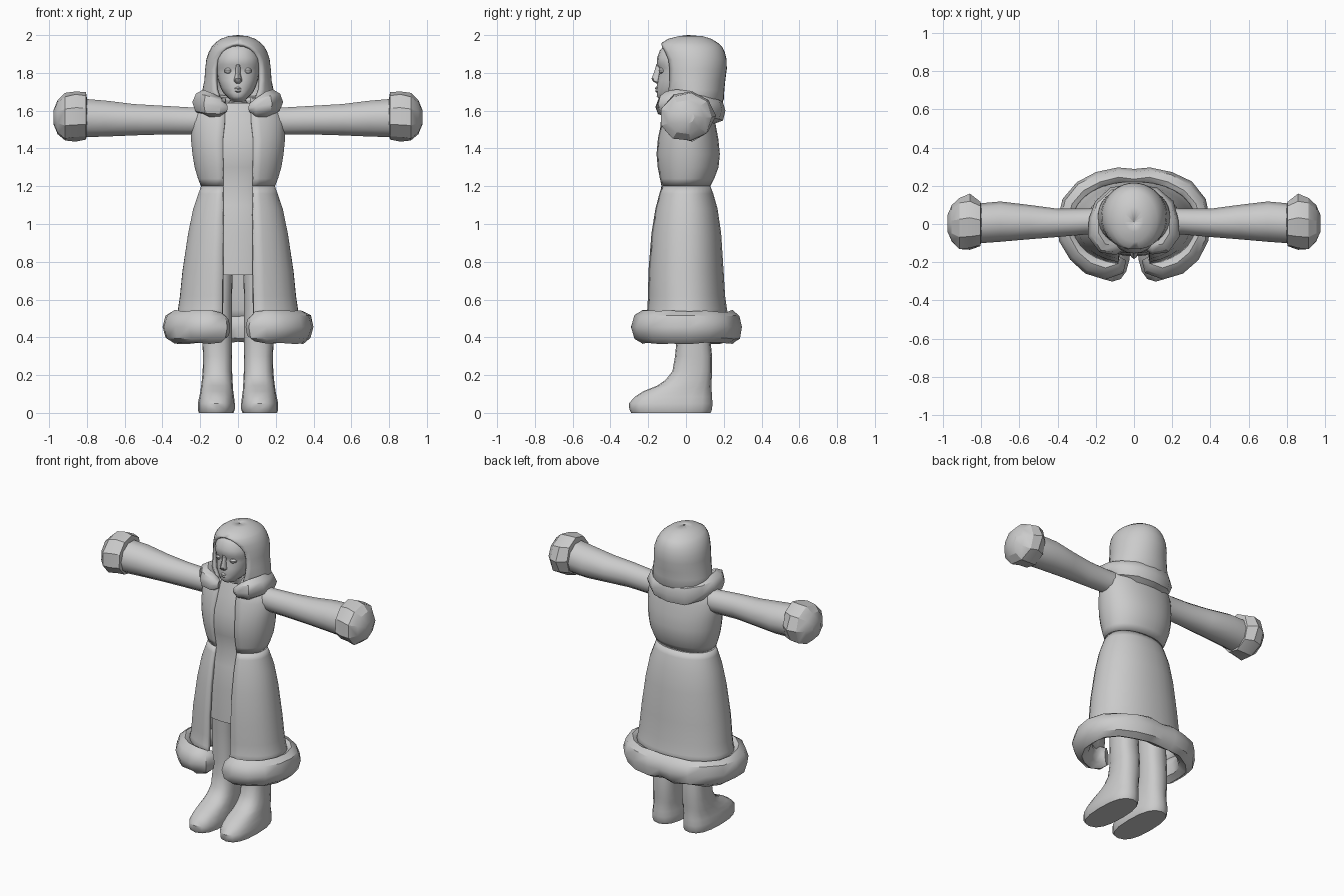
import bpy, bmesh, math, random
from mathutils import Vector

random.seed(4)
TAU = math.tau


def loft(name, rings, closed=True, caps=True, mirror=False, thick=0, angle=40):
    """Skin a list of equal-length point rings."""
    bm = bmesh.new()
    rows = [[bm.verts.new(p) for p in r] for r in rings]
    n = len(rows[0])
    for a, b in zip(rows, rows[1:]):
        for j in range(n if closed else n - 1):
            k = (j + 1) % n
            bm.faces.new((a[j], a[k], b[k], b[j]))
    if closed and caps:
        bm.faces.new(rows[0][::-1])
        bm.faces.new(rows[-1])
    bmesh.ops.remove_doubles(bm, verts=bm.verts[:], dist=0.0008)
    if closed:
        bmesh.ops.recalc_face_normals(bm, faces=bm.faces[:])
    me = bpy.data.meshes.new(name)
    bm.to_mesh(me)
    bm.free()
    ob = bpy.data.objects.new(name, me)
    bpy.context.collection.objects.link(ob)
    bpy.ops.object.select_all(action='DESELECT')
    ob.select_set(True)
    bpy.context.view_layer.objects.active = ob
    bpy.ops.object.shade_smooth_by_angle(angle=math.radians(angle))
    if thick:
        s = ob.modifiers.new("thickness", 'SOLIDIFY')
        s.thickness, s.offset = thick, -1
    if mirror:
        ob.modifiers.new("mirror", 'MIRROR').use_mirror_merge = False
    return ob


def ring(z, rx, yf, yb, n=24, gap=None, cx=0, p=2.0):
    """Horizontal (super)ellipse; gap is the half width of a front opening."""
    cy, ry = (yf + yb) / 2, (yb - yf) / 2
    t0 = 0 if gap is None else math.asin(min(1, gap / rx))
    m = n if gap is None else n - 1
    pts = []
    for i in range(n):
        t = t0 + (TAU - 2 * t0) * i / m
        s, c = math.sin(t), -math.cos(t)
        pts.append((cx + rx * math.copysign(abs(s) ** (2 / p), s),
                    cy + ry * math.copysign(abs(c) ** (2 / p), c), z))
    return pts


def x_ring(x, cz, rz, y0, y1, n=10, jitter=0):
    """Ring standing across the x axis, for sleeves and cuffs."""
    cy, ry = (y0 + y1) / 2, (y1 - y0) / 2
    out = []
    for i in range(n):
        t, k = TAU * i / n, 1 + random.uniform(-jitter, jitter)
        out.append((x, cy + ry * k * math.cos(t), cz + rz * k * math.sin(t)))
    return out


def fur_roll(name, half, n=8, jitter=0.07):
    """Lumpy roll along a path mirrored in x; points are (x, y, z, width, height)."""
    path = half + [(-q[0],) + q[1:] for q in half[-2::-1]]
    rings = []
    for i, q in enumerate(path):
        a, b = path[max(i - 1, 0)], path[min(i + 1, len(path) - 1)]
        tan = Vector((b[0] - a[0], b[1] - a[1], 0)).normalized()
        side = tan.cross(Vector((0, 0, 1)))
        r = []
        for j in range(n):
            t, k = TAU * j / n, 1 + random.uniform(-jitter, jitter)
            r.append(Vector(q[:3]) + side * q[3] * k * math.cos(t)
                     + Vector((0, 0, q[4] * k * math.sin(t))))
        rings.append(r)
    return loft(name, rings, angle=42)


# Coat: skirt and bodice, open down the front
skirt = [(.48, .335, -.225, .23), (.55, .318, -.21, .218), (.62, .308, -.207, .208),
         (.75, .295, -.205, .2), (.95, .265, -.19, .187), (1.08, .238, -.17, .168),
         (1.16, .21, -.15, .145), (1.2, .196, -.138, .13)]
bodice = [(1.2, .196, -.138, .13), (1.24, .212, -.147, .15), (1.3, .23, -.158, .173),
          (1.37, .242, -.164, .18), (1.45, .25, -.156, .172), (1.54, .25, -.135, .155),
          (1.6, .225, -.115, .14), (1.64, .17, -.1, .13), (1.67, .1, -.06, .09)]
for nm, prof in (("coat_skirt", skirt), ("coat_bodice", bodice)):
    loft(nm, [ring(*q, n=30, gap=.075 if q[0] < 1.5 else .065, p=2.15) for q in prof],
         closed=False, thick=.022)

# Dress seen through the coat opening
dress = [(.73, .2, -.17, .15), (.95, .2, -.165, .14), (1.1, .18, -.152, .13),
         (1.2, .165, -.13, .11), (1.3, .2, -.148, .14), (1.37, .21, -.155, .15),
         (1.45, .215, -.147, .14), (1.55, .2, -.122, .12), (1.64, .12, -.09, .08)]
loft("dress", [ring(*q, p=2.2) for q in dress], caps=False)

# Fur trim on hem and collar
fur_roll("hem_fur", [(x, y, .455, w, h) for x, y, w, h in (
    (.07, -.175, .035, .06), (.09, -.21, .055, .08), (.15, -.23, .058, .085),
    (.225, -.205, .06, .085), (.29, -.15, .058, .085), (.335, -.07, .058, .085),
    (.345, .02, .058, .085), (.325, .105, .058, .085), (.265, .175, .058, .085),
    (.18, .22, .058, .085), (.08, .245, .055, .085), (0, .235, .055, .08))])
fur_roll("collar_fur", [
    (.065, -.105, 1.615, .03, .025), (.095, -.115, 1.62, .045, .05),
    (.15, -.105, 1.635, .055, .065), (.185, -.05, 1.645, .056, .065),
    (.185, .02, 1.635, .05, .065), (.16, .085, 1.62, .055, .07),
    (.1, .14, 1.605, .058, .075), (0, .155, 1.6, .055, .07)])

# Hood with face opening
hood = [(1.6, .165, -.11, .17, .07), (1.66, .19, -.115, .2, .1), (1.71, .188, -.13, .203, .118),
        (1.76, .178, -.135, .208, .124), (1.82, .174, -.14, .216, .124),
        (1.87, .168, -.142, .215, .115), (1.91, .155, -.145, .205, .092),
        (1.935, .142, -.143, .193, .065), (1.95, .13, -.135, .18, .03),
        (1.958, .122, -.13, .17, .0), (1.98, .092, -.095, .135, .0),
        (1.994, .052, -.04, .09, .0), (2.0, .002, .01, .014, .0)]
loft("hood", [ring(*q[:4], n=29, gap=q[4]) for q in hood], closed=False, thick=.02)

# Head, nose, lips, eyes
face = [(1.56, .055, -.07, .07), (1.645, .05, -.08, .07), (1.657, .04, -.135, .07),
        (1.675, .06, -.155, .07), (1.695, .078, -.153, .08), (1.72, .092, -.156, .09),
        (1.76, .106, -.152, .1), (1.8, .114, -.143, .1), (1.825, .117, -.143, .1),
        (1.845, .118, -.155, .1), (1.88, .116, -.153, .1), (1.92, .1, -.138, .09),
        (1.95, .08, -.11, .07)]
loft("head", [ring(*q, n=20, p=2.2) for q in face], angle=60)
nose = [(1.745, .014, -.158, -.12), (1.755, .022, -.175, -.12), (1.77, .02, -.183, -.12),
        (1.8, .012, -.17, -.12), (1.845, .013, -.157, -.12)]
loft("nose", [ring(*q, n=8) for q in nose])
lips = [(1.697, .01, -.158, -.12), (1.704, .022, -.163, -.12), (1.711, .024, -.16, -.12),
        (1.718, .022, -.165, -.12), (1.726, .008, -.159, -.12)]
loft("lips", [ring(*q, n=10) for q in lips])
eye = [(1.797, .008, -.138, -.1), (1.805, .022, -.143, -.1), (1.815, .024, -.145, -.1),
       (1.825, .01, -.14, -.1)]
loft("eye", [ring(*q, n=10, cx=.052) for q in eye], mirror=True)

# Sleeves and fur cuffs
sleeve = [(.16, 1.55, .075, -.06, .085), (.25, 1.545, .076, -.055, .082),
          (.4, 1.55, .08, -.068, .08), (.55, 1.552, .087, -.08, .1),
          (.7, 1.558, .1, -.093, .118), (.84, 1.562, .108, -.103, .105)]
loft("sleeve", [x_ring(*q) for q in sleeve], mirror=True)
cuff = [(.8, 1.565, .1, -.095, .1), (.805, 1.572, .128, -.12, .12),
        (.86, 1.572, .133, -.14, .155), (.915, 1.565, .128, -.14, .14),
        (.955, 1.565, .09, -.095, .095), (.978, 1.565, .035, -.04, .045)]
loft("fur_cuff", [x_ring(*q, n=9, jitter=.04) for q in cuff], mirror=True, angle=25)

# Legs running into boots
leg = [(0, .092, -.29, .13, .115), (.018, .098, -.3, .138, .115), (.05, .098, -.302, .14, .115),
       (.085, .092, -.272, .138, .113), (.115, .087, -.225, .136, .112),
       (.145, .084, -.15, .135, .111), (.175, .081, -.108, .136, .11),
       (.22, .078, -.072, .138, .109), (.3, .077, -.058, .138, .108),
       (.38, .079, -.05, .13, .11), (.6, .075, -.065, .12, .107), (.85, .075, -.08, .11, .1)]
loft("booted_leg", [ring(*q[:4], n=16, cx=q[4], p=2.5) for q in leg], mirror=True)
